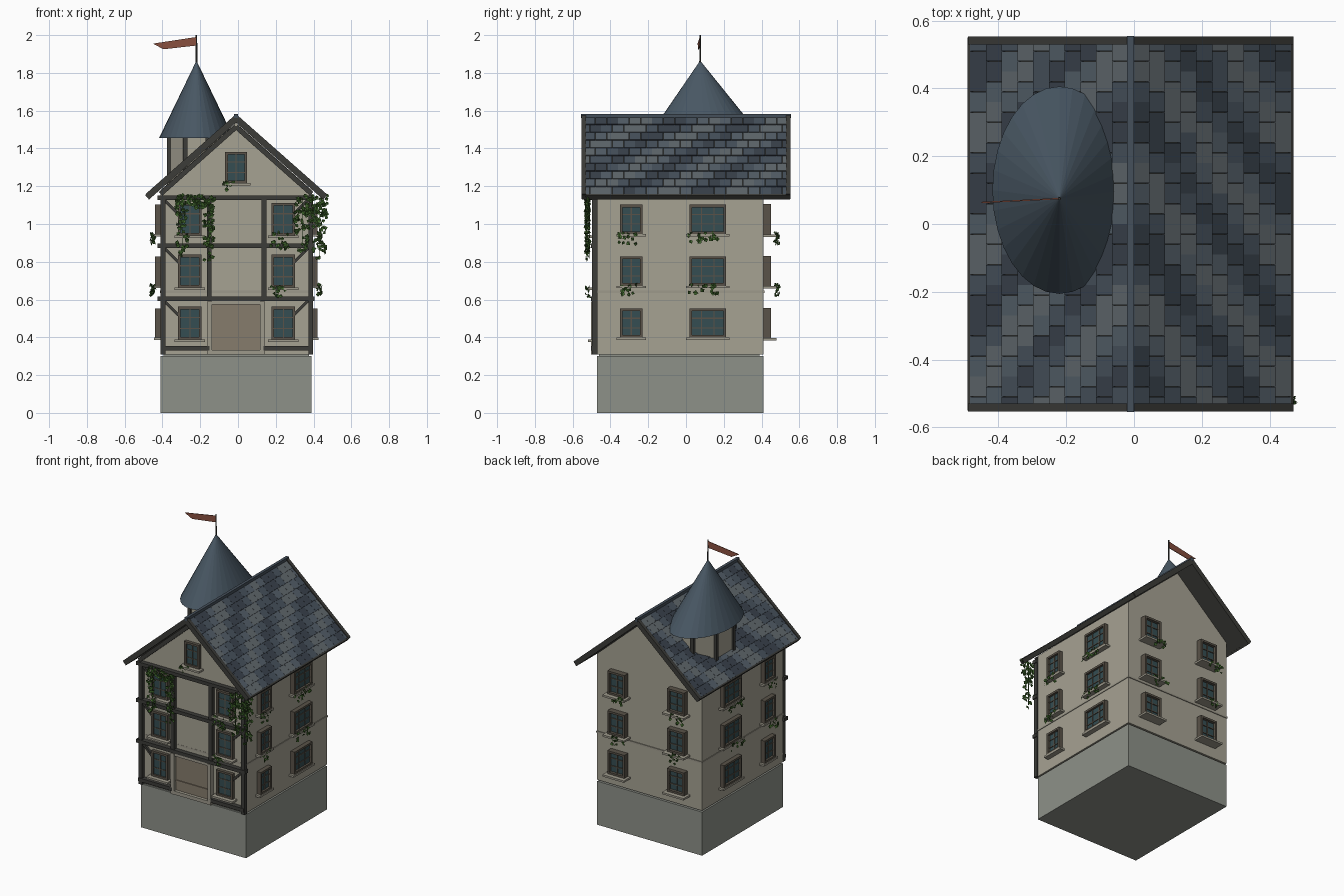
import bpy, bmesh, math, random
from mathutils import Matrix, Vector, Euler

if "Cube" in bpy.data.objects:
    bpy.data.objects.remove(bpy.data.objects["Cube"])

random.seed(4)
CX = -0.01
COL = {
    "stone": (0.27, 0.285, 0.25), "plaster": (0.38, 0.36, 0.29), "timber": (0.045, 0.045, 0.04),
    "trim": (0.34, 0.32, 0.26), "frame": (0.10, 0.085, 0.065), "glass": (0.035, 0.075, 0.085),
    "door_wood": (0.24, 0.20, 0.15), "slate": (0.065, 0.095, 0.125), "red_cloth": (0.25, 0.08, 0.05),
    "leaf": (0.05, 0.13, 0.025), "slate_1": (0.04, 0.052, 0.07), "slate_2": (0.06, 0.08, 0.105),
    "slate_3": (0.085, 0.11, 0.135), "slate_4": (0.115, 0.135, 0.15),
}
MATS, PARTS = {}, {}


def mat(name):
    if name not in MATS:
        MATS[name] = bpy.data.materials.new(name)
        MATS[name].diffuse_color = (*COL[name], 1)
    return MATS[name]


def part(name, material):
    if name not in PARTS:
        PARTS[name] = (bmesh.new(), material)
    return PARTS[name][0]


def box(name, material, c, s, M=Matrix(), rot=(0, 0, 0)):
    T = M @ Matrix.Translation(c) @ Euler(rot).to_matrix().to_4x4() @ Matrix.Diagonal((*s, 1))
    bmesh.ops.create_cube(part(name, material), size=1, matrix=T)


def prism(name, material, pts, y0, y1):
    # extrude an x-z profile along y
    bm = part(name, material)
    a = [bm.verts.new((x, y0, z)) for x, z in pts]
    b = [bm.verts.new((x, y1, z)) for x, z in pts]
    bm.faces.new(a)
    bm.faces.new(b[::-1])
    n = len(pts)
    for i in range(n):
        bm.faces.new((a[i], b[i], b[(i + 1) % n], a[(i + 1) % n]))


# wall frames: local x runs along the wall, local -y points outward
def wall(x, y, deg):
    return Matrix.Translation((x, y, 0)) @ Matrix.Rotation(math.radians(deg), 4, 'Z')


FRONT, RIGHT = wall(0, -0.47, 0), wall(CX + 0.40, 0, 90)
BACK, LEFT = wall(0, 0.41, 180), wall(CX - 0.40, 0, 270)

# base and walls
box("stone_base", "stone", (CX, -0.03, 0.15), (0.80, 0.88, 0.30))
box("base_lip", "stone", (CX, -0.035, 0.305), (0.77, 0.85, 0.02))
prism("house_walls", "plaster", [(CX - 0.4, 0.31), (CX + 0.4, 0.31), (CX + 0.4, 1.18), (CX, 1.535), (CX - 0.4, 1.18)], -0.47, 0.41)
box("string_course", "trim", (CX, -0.028, 0.642), (0.808, 0.886, 0.012))


def window(M, u, z, w, h, d, sill, cols=2, rows=3):
    t = 0.014
    box("window_glass", "glass", (u, -d * 0.25, z), (w - t, d * 0.5, h - t), M)
    for s in (-1, 1):
        box("window_frames", "frame", (u + s * (w - t) / 2, -d / 2, z), (t, d, h), M)
        box("window_frames", "frame", (u, -d / 2, z + s * (h - t) / 2), (w, d, t), M)
    for i in range(1, cols):
        box("window_bars", "frame", (u - w / 2 + i * w / cols, -d * 0.35, z), (0.006, d * 0.6, h - t), M)
    for i in range(1, rows):
        box("window_bars", "frame", (u, -d * 0.35, z - h / 2 + i * h / rows), (w - t, d * 0.6, 0.006), M)
    box("window_sills", "trim", (u, -sill / 2, z - h / 2 - 0.006), (w + 0.035, sill, 0.013), M)


def leaves(M, u, z, du, dz, out, count):
    # scattered folded leaves
    bm = part("ivy", "leaf")
    for _ in range(count):
        p = (u + random.uniform(-du, du), -out + random.uniform(-0.012, 0.012), z + random.uniform(-dz, dz))
        r = Euler((random.uniform(-0.6, 0.6), random.uniform(0, 6.28), random.uniform(-0.6, 0.6))).to_matrix().to_4x4()
        s = random.uniform(0.009, 0.014)
        T = M @ Matrix.Translation(p) @ r
        v = [bm.verts.new(T @ Vector(c)) for c in ((0, 0, -s * 1.2), (s, -s * 0.4, 0), (0, 0, s), (-s, -s * 0.4, 0))]
        bm.faces.new((v[0], v[1], v[2]))
        bm.faces.new((v[0], v[2], v[3]))


# windows on all four walls, with trailing plants on the upper sills
for floor, z in enumerate((0.475, 0.75, 1.025)):
    for u in (-0.255, 0.24):
        window(FRONT, u, z, 0.125, 0.175, 0.022, 0.05)
    for M, side in ((RIGHT, 1), (LEFT, -1)):
        window(M, side * -0.29, z, 0.12, 0.155, 0.03, 0.035)
        window(M, side * 0.115, z, 0.195, 0.155, 0.03, 0.035, cols=3)
    for u in (-0.22, 0.235):
        window(BACK, u, z, 0.13, 0.16, 0.04, 0.07)
    if floor:
        for M, side in ((RIGHT, 1), (LEFT, -1)):
            leaves(M, side * -0.31, z - 0.10, 0.05, 0.03, 0.04, 13)
            leaves(M, side * 0.09, z - 0.095, 0.08, 0.025, 0.04, 18)
        for u in (-0.18, 0.26):
            leaves(BACK, u, z - 0.10, 0.05, 0.03, 0.07, 13)
window(FRONT, CX, 1.30, 0.115, 0.165, 0.022, 0.05)

# front timber framing
for u in (-0.397, -0.152, 0.137, 0.385):
    zb = 0.31 if abs(u) > 0.2 else 0.60
    box("timber_posts", "timber", (u, -0.013, (zb + 1.15) / 2), (0.026, 0.03, 1.15 - zb), FRONT)
for z in (0.605, 0.885, 1.14):
    box("timber_beams", "timber", (CX, -0.015, z), (0.83, 0.034, 0.024), FRONT)
for u in (-0.28, 0.265):
    box("timber_beams", "timber", (u, -0.015, 0.342), (0.26, 0.034, 0.024), FRONT)
for s in (-1, 1):
    for z in (0.557, 0.837, 1.092):
        box("corner_braces", "timber", (CX + s * 0.345, -0.008, z), (0.115, 0.016, 0.015), FRONT, (0, s * math.radians(-45), 0))
    a = math.atan2(0.355, 0.4)
    box("gable_rafters", "timber", (CX + s * 0.2, -0.012, 1.337), (0.535, 0.024, 0.026), FRONT, (0, s * a, 0))

# doorway
box("door", "door_wood", (CX, -0.004, 0.445), (0.26, 0.010, 0.27), FRONT)
box("door_rail", "door_wood", (CX, -0.010, 0.40), (0.26, 0.010, 0.010), FRONT)
box("door_step", "trim", (CX, -0.015, 0.322), (0.27, 0.03, 0.024), FRONT)
for s in (-1, 1):
    box("door_jambs", "trim", (CX + s * 0.14, -0.015, 0.45), (0.026, 0.034, 0.28), FRONT)
box("door_lintel", "trim", (CX, -0.012, 0.583), (0.26, 0.028, 0.02), FRONT)

# main roof: slab, staggered slates, edge boards, ridge cap
PITCH = math.atan2(0.415, 0.47)
SLOPE, ROWS, TW = 0.62, 10, 0.06
for s in (-1, 1):
    M = (Matrix.Translation((CX, 0, 1.562)) @ Matrix.Diagonal((s, 1, 1, 1)) @ Matrix.Rotation(PITCH, 4, 'Y'))
    box("roof_slab", "timber", (SLOPE / 2, 0, -0.008), (SLOPE, 1.07, 0.018), M)
    step = SLOPE / ROWS
    for r in range(ROWS):
        for c in range(-10, 11):
            y0 = max(-0.53, (c + 0.5 * (r % 2)) * TW)
            y1 = min(0.53, (c + 1 + 0.5 * (r % 2)) * TW)
            if y1 - y0 < 0.005:
                continue
            k = 2.5 + 1.5 * math.sin(r * 1.15 + c * 1.0) + random.uniform(-0.4, 0.4)
            k = max(1, min(4, round(k)))
            box(f"roof_slates_{k}", f"slate_{k}", ((r + 0.5) * step, (y0 + y1) / 2, 0.006),
                (step + 0.004, y1 - y0 - 0.001, 0.007), M, (0, math.radians(-4), 0))
    for y in (-0.542, 0.542):
        box("verge_boards", "timber", (SLOPE / 2 + 0.003, y, -0.002), (SLOPE + 0.01, 0.024, 0.034), M)
    box("eave_boards", "timber", (SLOPE + 0.006, 0, -0.004), (0.012, 1.10, 0.03), M)
box("ridge_cap", "slate_2", (CX, 0, 1.572), (0.02, 1.11, 0.022))

# turret: oval eight-sided drum with posts, pointed roof, pole and flag
TX, TY = -0.22, 0.10
drum = Matrix.Translation((TX, TY, 1.33)) @ Matrix.Diagonal((0.15, 0.235, 1, 1)) @ Matrix.Rotation(math.pi / 8, 4, 'Z')
bmesh.ops.create_cone(part("turret_drum", "plaster"), cap_ends=True, segments=8,
                      radius1=1.04, radius2=1.04, depth=0.26, matrix=drum)
for i in range(8):
    a = math.pi / 8 + i * math.pi / 4
    box("turret_posts", "timber", (TX + 0.155 * math.cos(a), TY + 0.243 * math.sin(a), 1.335),
        (0.024, 0.024, 0.25))
res = bmesh.ops.create_cone(part("turret_roof", "slate"), cap_ends=True, segments=32, radius1=1, radius2=0,
                            depth=0.41, matrix=Matrix.Translation((TX, TY, 1.66)) @ Matrix.Diagonal((0.198, 0.306, 1, 1)))
for v in res["verts"]:
    if v.co.z > 1.8:
        v.co.y = 0.075
bmesh.ops.create_cone(part("flag_pole", "timber"), cap_ends=True, segments=8, radius1=0.005, radius2=0.004,
                      depth=0.16, matrix=Matrix.Translation((TX, 0.075, 1.92)))
prism("flag", "red_cloth", [(-0.22, 1.99), (-0.22, 1.945), (-0.395, 1.925), (-0.45, 1.955)], -0.002, 0.002)
for v in PARTS["flag"][0].verts:
    v.co.y += 0.075 + (v.co.x + 0.22) * 0.05

# climbing ivy on the front: (x, z, half width, half height, count)
for u, z, du, dz, n in ((-0.225, 1.12, 0.105, 0.035, 75), (-0.155, 0.98, 0.025, 0.17, 55), (-0.295, 0.97, 0.03, 0.14, 45),
                        (0.385, 1.08, 0.09, 0.07, 90), (0.43, 0.96, 0.035, 0.15, 50), (0.34, 0.96, 0.035, 0.11, 30),
                        (0.22, 0.91, 0.05, 0.045, 18), (0.21, 0.64, 0.045, 0.03, 14), (-0.04, 1.20, 0.035, 0.02, 9)):
    leaves(FRONT, u, z, du, dz, 0.05, n)
for u, z0 in ((-0.155, 0.82), (-0.295, 0.85), (0.43, 0.83), (0.34, 0.88)):
    box("ivy_stems", "leaf", (u, -0.042, (z0 + 1.14) / 2), (0.004, 0.004, 1.14 - z0), FRONT)

# turn every part into an object
for name, (bm, material) in PARTS.items():
    if name != "ivy":
        bmesh.ops.recalc_face_normals(bm, faces=bm.faces)
    me = bpy.data.meshes.new(name)
    bm.to_mesh(me)
    bm.free()
    me.materials.append(mat(material))
    bpy.context.scene.collection.objects.link(bpy.data.objects.new(name, me))

for m in bpy.data.materials:
    if m.users and not m.is_grease_pencil:
        m.use_nodes = True
        m.node_tree.nodes["Principled BSDF"].inputs["Base Color"].default_value = m.diffuse_color
